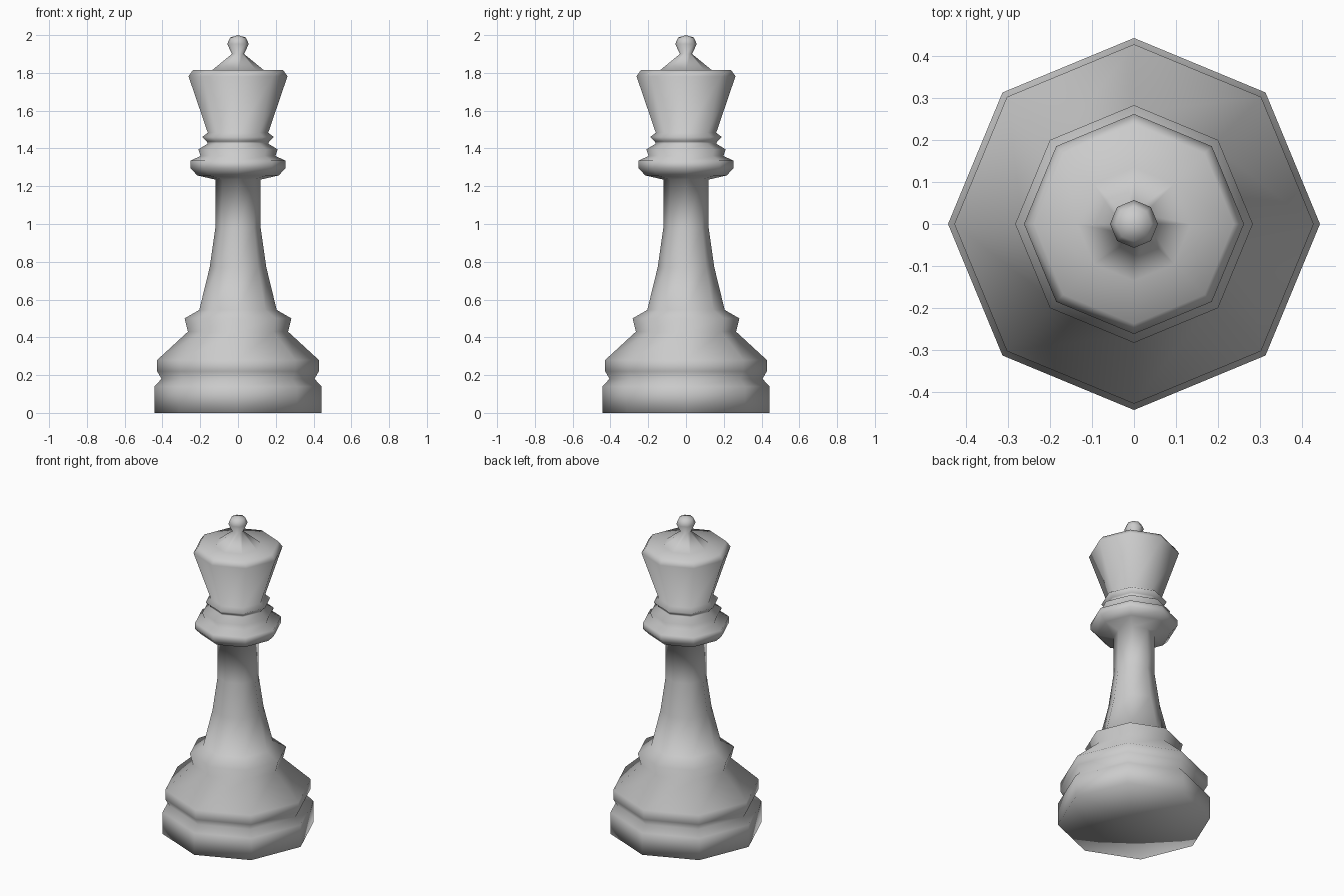
import bpy, bmesh, math

if "Cube" in bpy.data.objects:
    bpy.data.objects.remove(bpy.data.objects["Cube"])

SIDES = 8

# Half-profiles (radius, height), bottom to top, joined into one turned surface
base = [(0, 0), (0.443, 0), (0.443, 0.14), (0.405, 0.18), (0.428, 0.22),
        (0.428, 0.28), (0.265, 0.43), (0.283, 0.5), (0.205, 0.545)]
stem = [(0.15, 0.77), (0.12, 0.98), (0.12, 1.235)]
collar = [(0.215, 1.257), (0.252, 1.295), (0.252, 1.335), (0.198, 1.36),
          (0.21, 1.395), (0.16, 1.425), (0.165, 1.437), (0.19, 1.46),
          (0.16, 1.483)]
crown = [(0.262, 1.782), (0.238, 1.816), (0.135, 1.816)]
finial = [(0.032, 1.9), (0.057, 1.953), (0.042, 1.987), (0, 2.0)]


def lathe(name, profile):
    """Turn a profile around z into a closed eight-sided solid."""
    bm = bmesh.new()
    verts = [bm.verts.new((r, 0, z)) for r, z in profile]
    edges = [bm.edges.new(pair) for pair in zip(verts, verts[1:])]
    bmesh.ops.spin(bm, geom=verts + edges, cent=(0, 0, 0), axis=(0, 0, 1),
                   angle=math.tau, steps=SIDES)
    bmesh.ops.remove_doubles(bm, verts=bm.verts[:], dist=0.0005)
    bmesh.ops.recalc_face_normals(bm, faces=bm.faces[:])
    for f in bm.faces:
        f.smooth = True
    mesh = bpy.data.meshes.new(name)
    bm.to_mesh(mesh)
    bm.free()
    obj = bpy.data.objects.new(name, mesh)
    bpy.context.collection.objects.link(obj)
    return obj


# Whole turned piece: base, stem, collar, crown and finial
lathe("turned_chess_piece", base + stem + collar + crown + finial)
